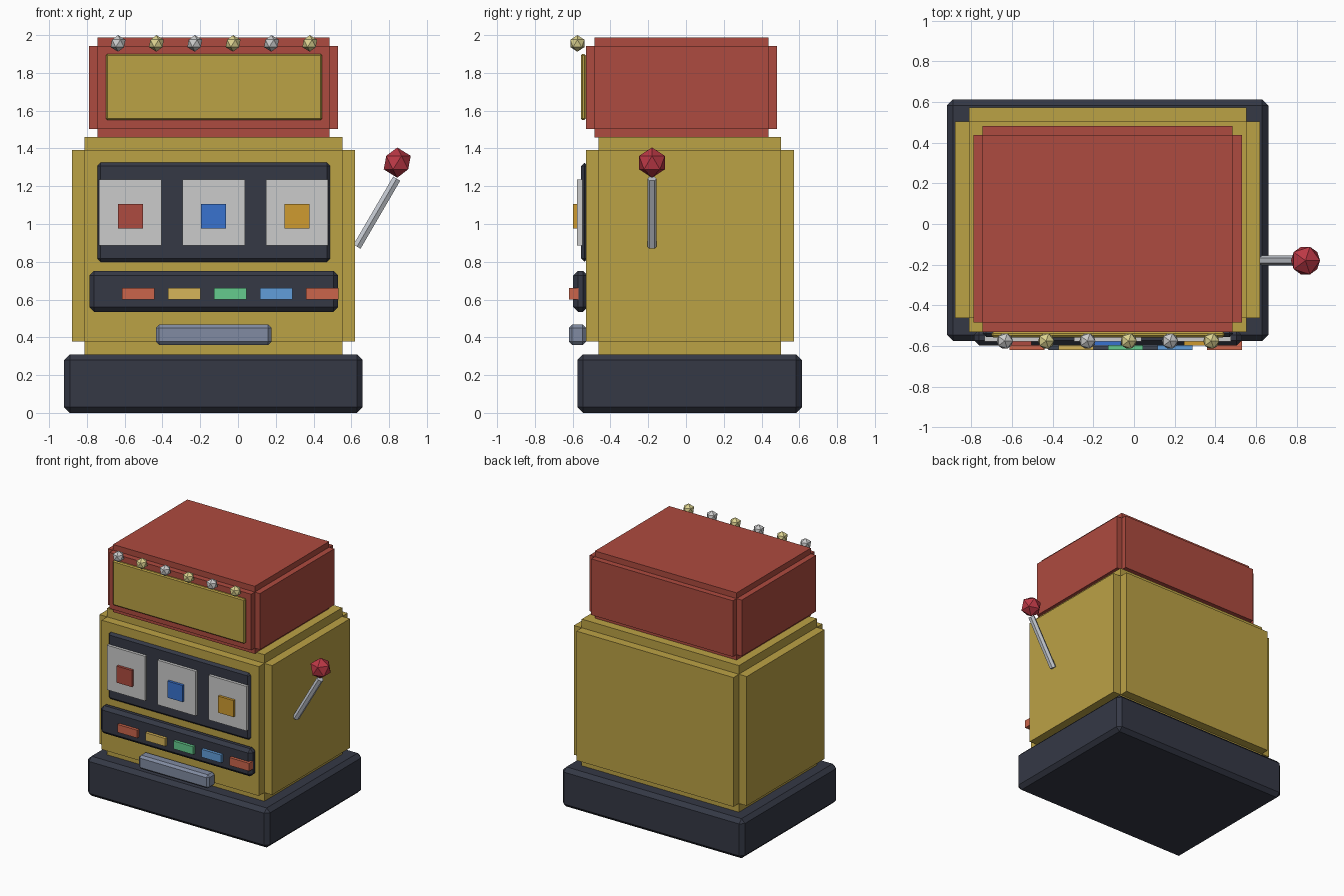
import bpy, bmesh
from mathutils import Vector

if "Cube" in bpy.data.objects:
    bpy.data.objects.remove(bpy.data.objects["Cube"])


def material(name, rgb):
    m = bpy.data.materials.new(name)
    m.diffuse_color = (*rgb, 1)
    m.use_nodes = True
    m.node_tree.nodes["Principled BSDF"].inputs["Base Color"].default_value = m.diffuse_color
    return m


GOLD = material("gold", (0.50, 0.36, 0.06))
RED = material("red", (0.42, 0.07, 0.05))
DARK = material("dark", (0.035, 0.04, 0.06))
WHITE = material("white", (0.75, 0.75, 0.78))
STEEL = material("steel", (0.22, 0.26, 0.36))
CHROME = material("chrome", (0.55, 0.58, 0.63))
BLUE = material("blue", (0.04, 0.17, 0.62))
ORANGE = material("orange", (0.62, 0.33, 0.03))
KNOB = material("knob_red", (0.50, 0.04, 0.06))
BULB = material("bulb_yellow", (0.72, 0.65, 0.28))
KEY_RED = material("key_red", (0.60, 0.13, 0.07))
KEY_YELLOW = material("key_yellow", (0.68, 0.46, 0.10))
KEY_GREEN = material("key_green", (0.13, 0.60, 0.27))
KEY_BLUE = material("key_blue", (0.12, 0.34, 0.70))


def add(name, bm, mat):
    bmesh.ops.recalc_face_normals(bm, faces=bm.faces)
    me = bpy.data.meshes.new(name)
    bm.to_mesh(me)
    bm.free()
    me.materials.append(mat)
    ob = bpy.data.objects.new(name, me)
    bpy.context.collection.objects.link(ob)
    return ob


def box_mesh(x, y, z):
    bm = bmesh.new()
    bmesh.ops.create_cube(bm, size=1)
    for v in bm.verts:
        v.co = [r[0] if c < 0 else r[1] for c, r in zip(v.co, (x, y, z))]
    return bm


def box(name, x, y, z, mat, chamfer=0):
    ob = add(name, box_mesh(x, y, z), mat)
    if chamfer:
        mod = ob.modifiers.new("chamfer", 'BEVEL')
        mod.width, mod.segments = chamfer, 1
    return ob


def notched_box(name, x, y, z, step, mat):
    """Box whose edges are cut by a square step: each face pushed out of a core."""
    bm = box_mesh(*[(a + step, b - step) for a, b in (x, y, z)])
    bm.normal_update()
    pushes = [(f, f.normal.copy()) for f in bm.faces]
    for f, n in pushes:
        new = bmesh.ops.extrude_discrete_faces(bm, faces=[f])["faces"][0]
        bmesh.ops.translate(bm, vec=n * step, verts=new.verts)
    return add(name, bm, mat)


def ball(name, centre, radius, mat):
    bm = bmesh.new()
    bmesh.ops.create_icosphere(bm, subdivisions=1, radius=radius)
    bmesh.ops.translate(bm, vec=centre, verts=bm.verts)
    return add(name, bm, mat)


# Cabinet
box("base", (-0.92, 0.66), (-0.575, 0.613), (0, 0.31), DARK, 0.03)
notched_box("body", (-0.88, 0.62), (-0.53, 0.572), (0.31, 1.46), 0.068, GOLD)
notched_box("top_box", (-0.79, 0.53), (-0.53, 0.482), (1.457, 1.987), 0.045, RED)
box("sign_panel", (-0.70, 0.445), (-0.557, -0.53), (1.55, 1.90), GOLD, 0.008)

# Reel window with three reels and symbols
box("reel_frame", (-0.745, 0.488), (-0.555, -0.52), (0.80, 1.325), DARK, 0.02)
for i, mat in enumerate((RED, BLUE, ORANGE)):
    cx = -0.57 + 0.441 * i
    box(f"reel_{i + 1}", (cx - 0.165, cx + 0.165), (-0.577, -0.54), (0.885, 1.235), WHITE)
    box(f"symbol_{i + 1}", (cx - 0.066, cx + 0.066), (-0.597, -0.57), (0.975, 1.105), mat)

# Button deck
box("button_deck", (-0.787, 0.53), (-0.597, -0.52), (0.535, 0.752), DARK, 0.025)
for i, mat in enumerate((KEY_RED, KEY_YELLOW, KEY_GREEN, KEY_BLUE, KEY_RED)):
    cx = -0.527 + 0.243 * i
    box(f"button_{i + 1}", (cx - 0.086, cx + 0.086), (-0.62, -0.57), (0.60, 0.662), mat)

# Coin tray
box("coin_tray", (-0.435, 0.177), (-0.62, -0.53), (0.36, 0.467), STEEL, 0.017)

# Lever: six-sided rod with a vertex ridge facing forward
low, high = Vector((0.63, -0.18, 0.88)), Vector((0.84, -0.18, 1.24))
bm = bmesh.new()
bmesh.ops.create_cone(bm, cap_ends=True, segments=6, radius1=0.025, radius2=0.025,
                      depth=(high - low).length)
axis = high - low
for v in bm.verts:
    side = Vector((0, 1, 0)).cross(axis).normalized()
    # primitive's ring vertices lie on its y axis
    v.co = (low + high) / 2 + side * v.co.x + Vector((0, v.co.y, 0)) + axis.normalized() * v.co.z
add("lever_rod", bm, CHROME)
ball("lever_knob", (0.843, -0.18, 1.325), 0.08, KNOB)

# Row of bulbs
for i in range(6):
    ball(f"bulb_{i + 1}", (-0.635 + 0.203 * i, -0.575, 1.956), 0.044, BULB if i % 2 else WHITE)
